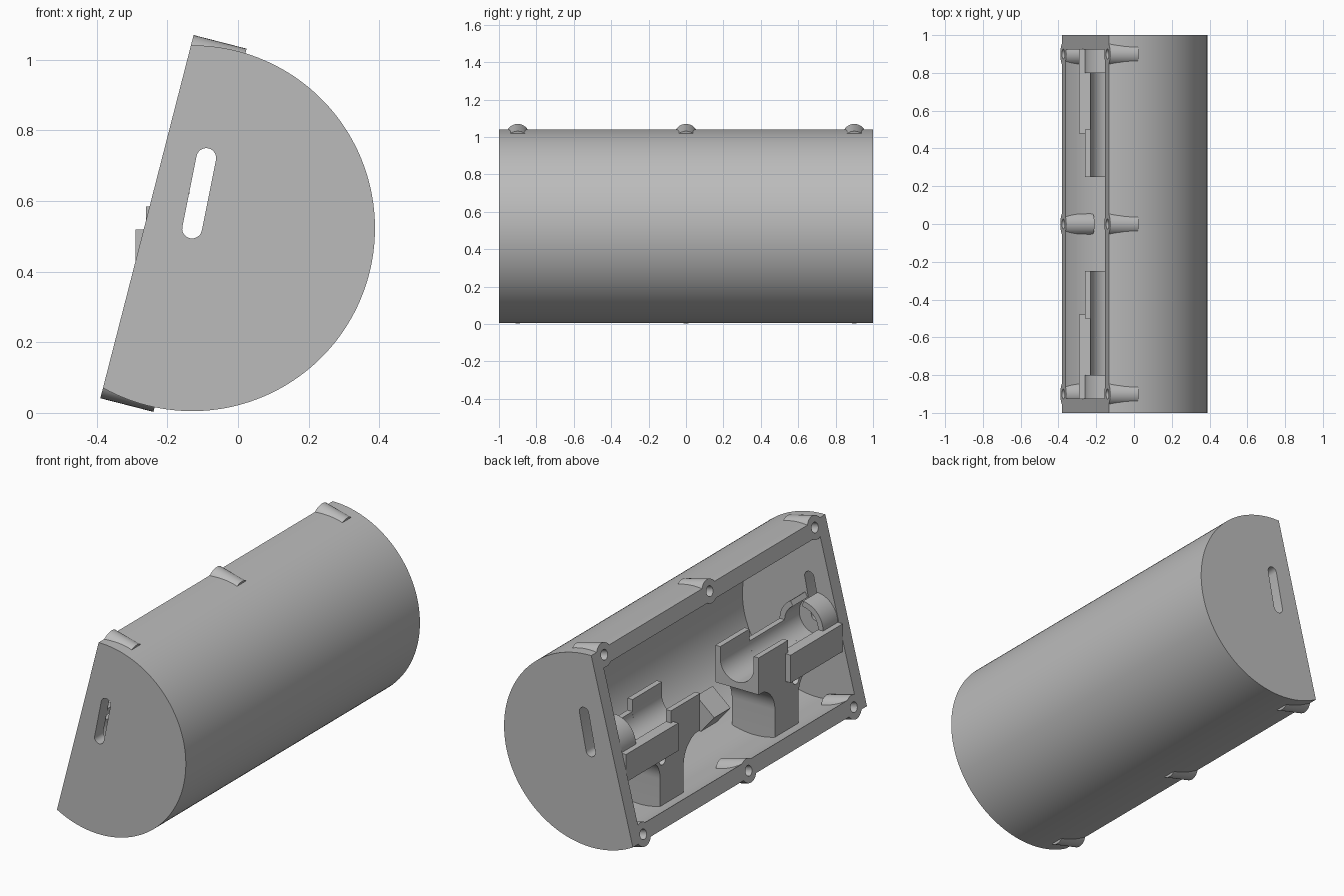
import bpy, bmesh
from math import sin, cos, acos, radians, pi
from mathutils import Matrix, Vector

if "Cube" in bpy.data.objects:
    bpy.data.objects.remove(bpy.data.objects["Cube"])

grey = bpy.data.materials.new("plain grey")
grey.use_nodes = True
COLOUR = (0.5, 0.5, 0.5, 1)
grey.diffuse_color = COLOUR
grey.node_tree.nodes["Principled BSDF"].inputs["Base Color"].default_value = COLOUR

# Drum axis, radii and the tilted opening plane
CX, CZ, R, R_IN = -0.13, 0.523, 0.518, 0.44
TILT = radians(14.4)
CHORD = 0.132
INWARD = Vector((cos(TILT), 0, -sin(TILT)))
ALONG = Vector((sin(TILT), 0, cos(TILT)))
FACE = Vector((CX, 0, CZ)) - INWARD * CHORD


def arc(cx, cz, r, a0, a1, n):
    return [(cx + r * cos(a0 + (a1 - a0) * i / n), cz + r * sin(a0 + (a1 - a0) * i / n))
            for i in range(n + 1)]


def prism(name, pts, lo, hi, axis="y"):
    """Extrude an outline: (x, z) along y, or (y, z) along x."""
    bm = bmesh.new()
    put = (lambda p, d: (p[0], d, p[1])) if axis == "y" else (lambda p, d: (d, p[0], p[1]))
    a = [bm.verts.new(put(p, lo)) for p in pts]
    b = [bm.verts.new(put(p, hi)) for p in pts]
    bm.faces.new(a)
    bm.faces.new(b[::-1])
    for i in range(len(pts)):
        j = (i + 1) % len(pts)
        bm.faces.new((a[j], a[i], b[i], b[j]))
    bmesh.ops.recalc_face_normals(bm, faces=bm.faces)
    return finish(name, bm)


def finish(name, bm):
    me = bpy.data.meshes.new(name)
    bm.to_mesh(me)
    bm.free()
    me.materials.append(grey)
    ob = bpy.data.objects.new(name, me)
    bpy.context.collection.objects.link(ob)
    return ob


def box(name, x0, x1, y0, y1, z0, z1):
    return prism(name, [(x0, z0), (x1, z0), (x1, z1), (x0, z1)], min(y0, y1), max(y0, y1))


def peg(name, u, y, r, start, end, n=32):
    """Cylinder square to the opening plane."""
    bm = bmesh.new()
    rot = INWARD.to_track_quat("Z", "Y").to_matrix().to_4x4()
    mid = FACE + ALONG * u + INWARD * (start + end) / 2 + Vector((0, y, 0))
    bmesh.ops.create_cone(bm, cap_ends=True, segments=n, radius1=r, radius2=r,
                          depth=end - start, matrix=Matrix.Translation(mid) @ rot)
    return finish(name, bm)


def combine(ob, tool, op):
    mod = ob.modifiers.new(op, "BOOLEAN")
    mod.object, mod.operation, mod.solver = tool, op, "EXACT"
    bpy.context.view_layer.update()
    dg = bpy.context.evaluated_depsgraph_get()
    me = bpy.data.meshes.new_from_object(ob.evaluated_get(dg))
    ob.modifiers.clear()
    ob.data = me
    bpy.data.objects.remove(tool)


# Drum shell: cut cylinder, hollowed, open on the tilted face
half = acos(-CHORD / R)
shell = prism("drum_shell", arc(CX, CZ, R, -TILT - half, -TILT + half, 96), -1, 1)
combine(shell, prism("cavity", arc(CX, CZ, R_IN, 0, 2 * pi, 96)[:-1], -0.925, 0.925), "DIFFERENCE")

# Six screw bosses with holes
spots = [(u, y) for u in (-0.469, 0.469) for y in (-0.9, 0, 0.9)]
for u, y in spots:
    combine(shell, peg("boss", u, y, 0.062, 0, 0.155), "UNION")
for u, y in spots:
    combine(shell, peg("screw_hole", u, y, 0.027, -0.05, 0.13, 24), "DIFFERENCE")

# Slanted slot through both end walls
lean = radians(11)
slot = arc(-0.09, 0.722, 0.028, -lean, pi - lean, 12) + arc(-0.13, 0.522, 0.028, pi - lean, 2 * pi - lean, 12)
combine(shell, prism("slot", slot, -1.1, 1.1), "DIFFERENCE")

parts = [shell]
TZ = 0.52
for side, label in ((-1, "front"), (1, "back")):
    def span(a, b):
        return sorted((a * side, b * side))

    # U-shaped cradle
    outline = [(-0.26, 0.385), (0, 0.385), (0, 0.585), (-0.03, 0.585)]
    outline += arc(CX, TZ, 0.1, 0, -pi, 24) + [(-0.23, 0.585), (-0.26, 0.585)]
    parts.append(prism(label + "_cradle", outline, *span(0.25, 0.5)))

    # Half pipe running to the end wall
    outline = arc(CX, TZ, 0.13, 0, -pi, 32) + arc(CX, TZ, 0.1, -pi, 0, 32)
    parts.append(prism(label + "_half_pipe", outline, *span(0.5, 0.93)))

    # Split ring at the end wall
    a0, a1 = radians(94), radians(420)
    outline = arc(CX, TZ, 0.13, a0, a1, 48) + arc(CX, TZ, 0.1, a1, a0, 48)
    parts.append(prism(label + "_split_ring", outline, *span(0.8, 0.93)))

    # Pedestal flaring up into the cradle, with a cross hole
    outline = [(0.39, 0.06), (0.59, 0.06)]
    outline += arc(0.73, 0.25, 0.14, pi, pi / 2, 12) + [(0.73, 0.41), (0.25, 0.41)]
    outline += arc(0.25, 0.25, 0.14, pi / 2, 0, 12)
    pedestal = prism(label + "_pedestal", [(y * side, z) for y, z in outline], -0.259, -0.001, "x")
    trough = prism("trough", arc(CX, TZ, 0.115, 0, 2 * pi, 32)[:-1], -1, 1)
    combine(pedestal, trough, "DIFFERENCE")
    bore = prism("bore", arc(0.57 * side, 0.345, 0.025, 0, 2 * pi, 20)[:-1], -0.4, 0.2, "x")
    combine(pedestal, bore, "DIFFERENCE")
    parts.append(pedestal)

    # Side plate along the opening
    parts.append(box(label + "_side_plate", -0.29, -0.255, *span(0.48, 0.926), 0.37, 0.52))

# Small tilted holder on the floor
holder = box("tilted_holder", -0.07, 0.07, -0.07, 0.07, -0.12, 0.07)
holder.location = (0.07, -0.27, 0.21)
holder.rotation_euler = (0, radians(-40), 0)
parts.append(holder)

bpy.ops.object.select_all(action="DESELECT")
for ob in parts:
    ob.select_set(True)
bpy.context.view_layer.objects.active = shell
bpy.ops.object.shade_smooth_by_angle(angle=radians(30))
